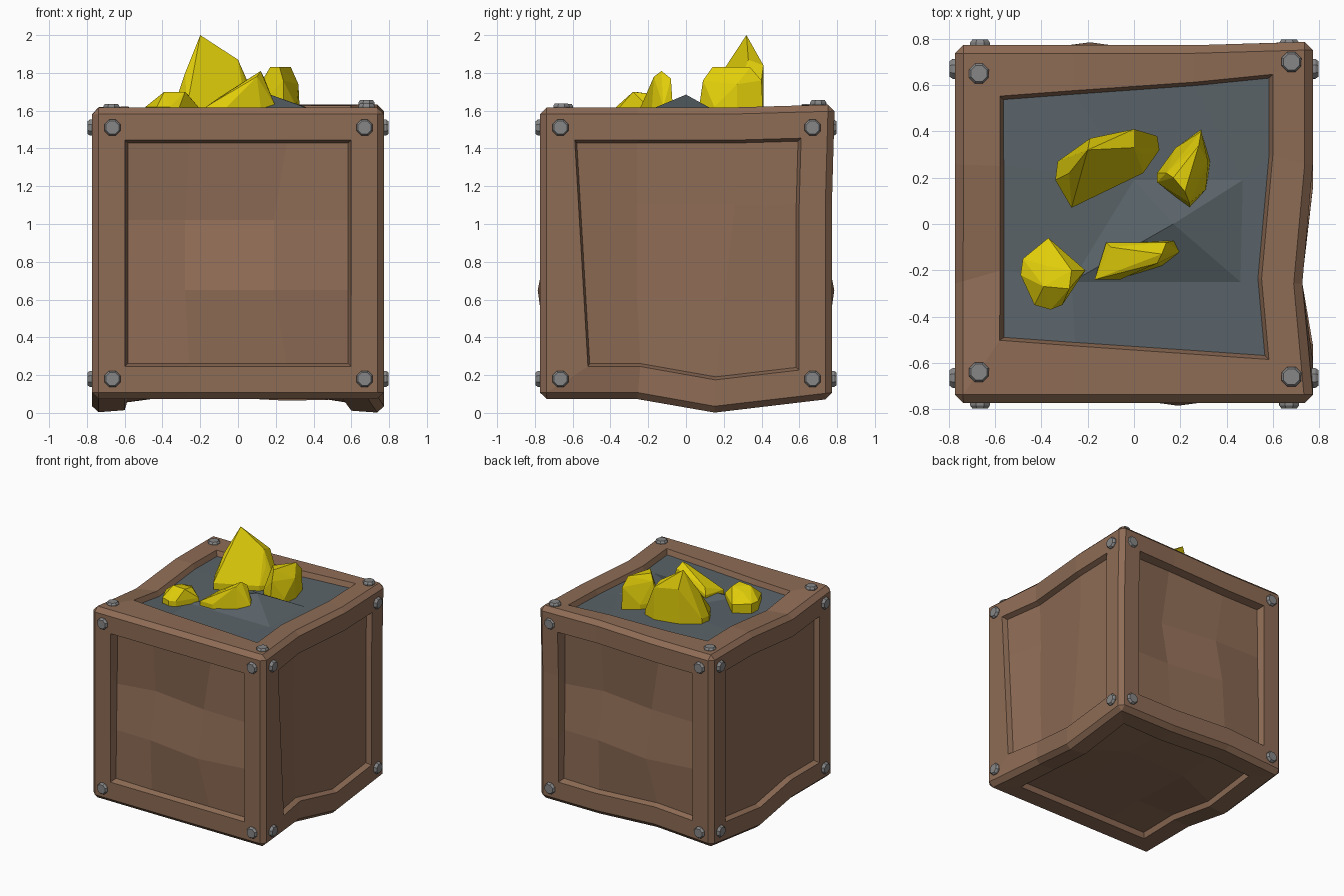
import bpy, bmesh, math, random
from mathutils import Vector, Matrix

if "Cube" in bpy.data.objects:
    bpy.data.objects.remove(bpy.data.objects["Cube"])
random.seed(4)


def material(name, rgb):
    m = bpy.data.materials.new(name)
    m.diffuse_color = (*rgb, 1)
    m.use_nodes = True
    m.node_tree.nodes["Principled BSDF"].inputs["Base Color"].default_value = m.diffuse_color
    return m


wood = material("brown wood", (0.27, 0.149, 0.091))
rock = material("slate fill", (0.10, 0.125, 0.14))
gold = material("gold", (0.76, 0.62, 0.003))
steel = material("bolt grey", (0.24, 0.24, 0.245))


def finish(bm, name, *mats):
    me = bpy.data.meshes.new(name)
    bmesh.ops.recalc_face_normals(bm, faces=bm.faces)
    bm.to_mesh(me)
    bm.free()
    for m in mats:
        me.materials.append(m)
    ob = bpy.data.objects.new(name, me)
    bpy.context.collection.objects.link(ob)
    return ob


# Crate: 3x3x3 box, warped, each side inset to a framed panel, edges chamfered
bm = bmesh.new()
bmesh.ops.create_cube(bm, size=1.545)
bmesh.ops.subdivide_edges(bm, edges=bm.edges[:], cuts=2, use_grid_fill=True)
bm.normal_update()
dirs = [Vector(d) for d in ((1, 0, 0), (-1, 0, 0), (0, 1, 0), (0, -1, 0), (0, 0, 1), (0, 0, -1))]
sides = [[f for f in bm.faces if f.normal.dot(d) > 0.9] for d in dirs]
outer = [e for e in bm.edges if e.calc_face_angle() > 1]

# Hand-warped edges
for v in bm.verts:
    x, y, z = v.co
    on_x, bottom, top = abs(x) > 0.7, z < -0.7, z > 0.7
    v.co.z += 0.845
    if on_x and 0.1 < y < 0.4:
        if bottom:
            v.co.z, v.co.y = 0.0, 0.15
        elif z < 0:
            v.co.y = 0.2
    if x > 0.7 and -0.4 < y < -0.1:
        v.co.x = 0.725
    if x < -0.7 and -0.4 < y < -0.1 and top:
        v.co.z -= 0.05
    if bottom and y > 0.7 and -0.4 < x < 0:
        v.co.z += 0.03
    if top and y > 0.7:
        v.co.y += 0.015 if x > 0.7 else 0
        v.co.z += 0.015 if x > 0 else 0

fill_mid = None
for i, faces in enumerate(sides):
    bmesh.ops.inset_region(bm, faces=faces, thickness=0.173, depth=0, use_even_offset=True)
    ring = {v for f in faces for v in f.verts}
    # Crooked window outlines on the top and right side
    if i == 4:
        for v in ring:
            v.co.y = v.co.y * (0.95 + 0.07 * v.co.x / 0.6) + 0.025
            v.co.x += 0.02 if v.co.x < -0.5 else 0
    if i == 0:
        for v in ring:
            if v.co.y < -0.4:
                v.co.y += 0.01 + 0.07 * (1.45 - v.co.z) / 1.2
    bmesh.ops.inset_region(bm, faces=faces, thickness=0.016, depth=-0.04, use_even_offset=True)
    # Uneven panel surface
    inner = {v for f in faces for v in f.verts if all(g in faces for g in v.link_faces)}
    for v in {v for f in faces for v in f.verts} - inner:
        if i in (2, 3):
            s = 1 if i == 3 else -1
            v.co -= dirs[i] * (0.02 * (v.co.z - 0.24) / 1.2 + (0.01 if v.co.x * s < -0.5 else 0))
            if 0.4 < v.co.z < 1.2:
                v.co.z = 0.65 if v.co.z < 0.85 else 1.02
    for v in sorted(inner, key=lambda q: tuple(q.co)):
        x, y, z = v.co
        if i == 4:
            v.co = ((0.0 if x < 0 else 0.47, 0.19, 1.58) if y > 0 else
                    (-0.27 if x < 0 else 0.46, -0.25, 1.58))
        elif i in (2, 3):
            s = 1 if i == 3 else -1
            left, low = x * s < 0, z < 0.85
            depth = (0.72 if left else 0.785) if low else (0.65 if left else 0.71)
            v.co = (s * (-0.28 if left else 0.19), -s * depth, 0.65 if low else 1.02)
        else:
            v.co += dirs[i] * random.uniform(-0.01, 0.02)
    if i == 4:
        fill_mid = next(f for f in faces if all(v in inner for v in f.verts))
for f in sides[4]:
    f.material_index = 1
# Rubble heap in the middle of the fill
heap = bmesh.ops.poke(bm, faces=[fill_mid])
heap["verts"][0].co = (0.17, 0.0, 1.685)
bmesh.ops.bevel(bm, geom=outer, offset=0.035, offset_type='OFFSET', segments=1,
                profile=0.5, affect='EDGES', material=0)
finish(bm, "crate", wood, rock)


# Bolts: octagonal flanged heads
def bolt(name, pos, normal):
    bm = bmesh.new()
    rings = []
    for r, h in ((0.036, -0.02), (0.046, 0.004), (0.046, 0.014), (0.037, 0.026)):
        rings.append([bm.verts.new((r * math.cos(a * math.pi / 4 + 0.39),
                                    r * math.sin(a * math.pi / 4 + 0.39), h)) for a in range(8)])
    for a, b in zip(rings, rings[1:]):
        for k in range(8):
            bm.faces.new((a[k], a[(k + 1) % 8], b[(k + 1) % 8], b[k]))
    bm.faces.new(rings[-1])
    bm.faces.new(rings[0][::-1])
    rot = Vector(normal).to_track_quat('Z', 'Y').to_matrix().to_4x4()
    bm.transform(Matrix.Translation(pos) @ rot)
    finish(bm, name, steel)


for s in (-1, 1):
    for t in (-0.665, 0.67):
        for z in (0.18, 1.51):
            bolt("side_bolt", (s * 0.77, t, z), (s, 0, 0))
            bolt("face_bolt", (t, s * 0.77, z), (0, s, 0))
for x, y, z in ((-0.67, 0.65, 1.61), (0.68, 0.70, 1.63), (-0.67, -0.64, 1.61), (0.68, -0.66, 1.612)):
    bolt("top_bolt", (x, y, z), (0, 0, 1))


# Gold nuggets: convex lumps from a footprint and a few upper points
def nugget(name, foot, upper):
    bm = bmesh.new()
    for x, y in foot:
        bm.verts.new((x, y, 1.54))
        bm.verts.new((x, y, 1.62))
    for p in upper:
        bm.verts.new(p)
    res = bmesh.ops.convex_hull(bm, input=bm.verts[:])
    junk = [g for g in res["geom_interior"] + res["geom_unused"] if isinstance(g, bmesh.types.BMVert)]
    bmesh.ops.delete(bm, geom=list(set(junk)), context='VERTS')
    bmesh.ops.dissolve_limit(bm, angle_limit=0.1, verts=bm.verts[:], edges=bm.edges[:])
    finish(bm, name, gold)


nugget("large_nugget",
       [(-0.34, 0.19), (-0.33, 0.27), (-0.2, 0.36), (0, 0.41), (0.1, 0.38), (0.11, 0.32), (0.04, 0.22), (-0.27, 0.07)],
       [(-0.2, 0.32, 2.0), (-0.19, 0.37, 1.86), (0, 0.41, 1.84), (0, 0.33, 1.87), (0.04, 0.3, 1.75), (-0.28, 0.22, 1.8)])
nugget("back_nugget",
       [(0.1, 0.18), (0.1, 0.22), (0.18, 0.33), (0.29, 0.41), (0.33, 0.27), (0.31, 0.15), (0.24, 0.07)],
       [(0.17, 0.2, 1.83), (0.22, 0.14, 1.83), (0.28, 0.34, 1.83), (0.14, 0.22, 1.78), (0.24, 0.09, 1.76),
        (0.32, 0.27, 1.74), (0.29, 0.4, 1.76)])
nugget("front_nugget",
       [(-0.17, -0.24), (-0.12, -0.08), (0.18, -0.07), (0.2, -0.12), (0.12, -0.18), (-0.06, -0.24)],
       [(0.12, -0.13, 1.81), (0.1, -0.17, 1.78), (0.14, -0.08, 1.77), (-0.1, -0.1, 1.67)])
nugget("low_nugget",
       [(-0.37, -0.06), (-0.48, -0.15), (-0.49, -0.22), (-0.43, -0.35), (-0.36, -0.37), (-0.31, -0.35), (-0.21, -0.2)],
       [(-0.39, -0.27, 1.7), (-0.28, -0.28, 1.7), (-0.27, -0.2, 1.69), (-0.38, -0.18, 1.68)])
